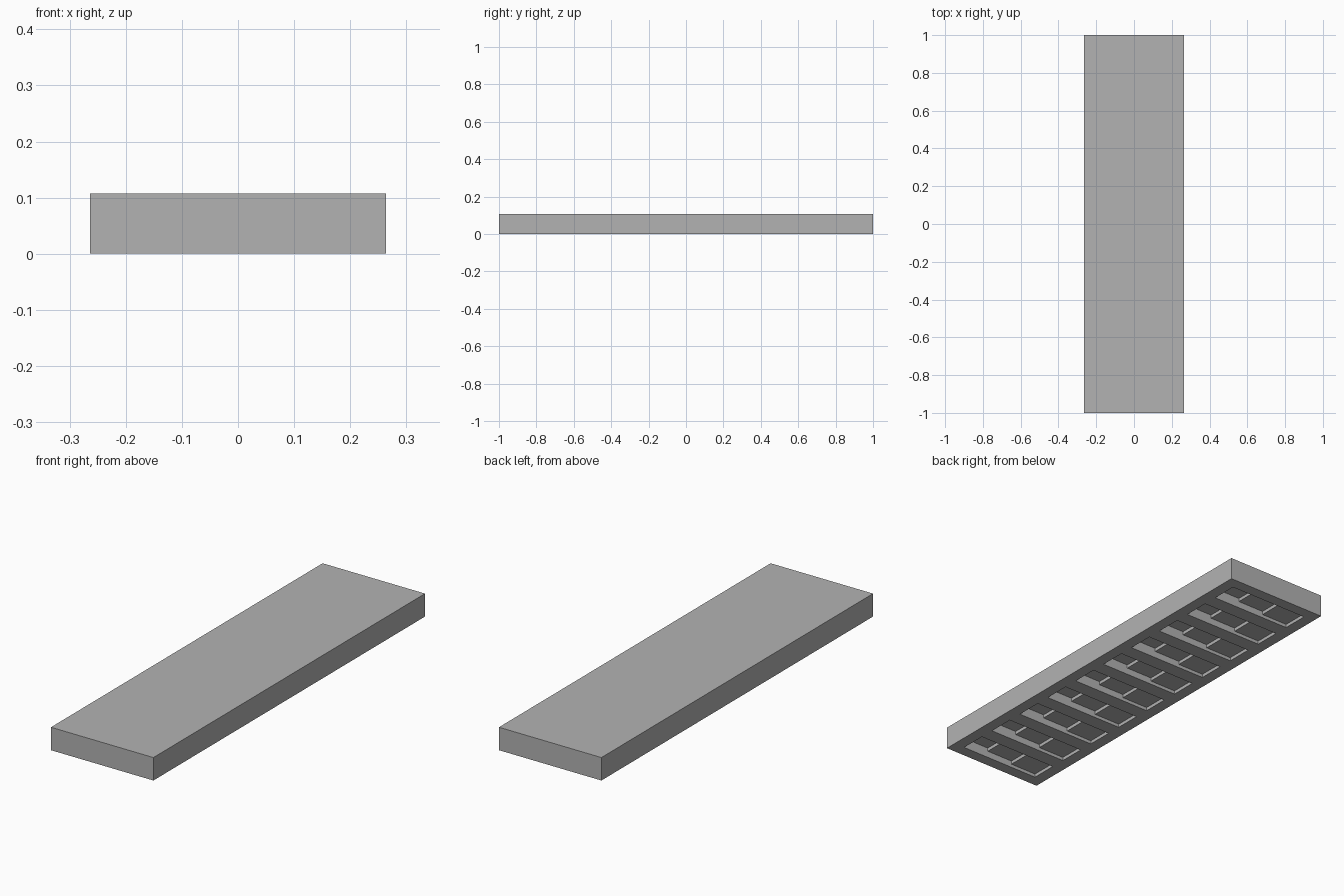
import bpy
import bmesh

WIDTH, LENGTH, HEIGHT = 0.528, 2.0, 0.107
BORDER = 0.055            # rim around the pockets
POCKETS = 10
POCKET_SPAN = 0.125       # pocket size along the length
STEP_RISE, STEPS = 0.016, 3

default = bpy.data.objects.get("Cube")
if default:
    bpy.data.objects.remove(default, do_unlink=True)

gray = bpy.data.materials.new("plain_gray")
gray.use_nodes = True
gray.diffuse_color = (0.45, 0.45, 0.45, 1)
gray.node_tree.nodes["Principled BSDF"].inputs["Base Color"].default_value = gray.diffuse_color


def add_object(name, bm):
    bmesh.ops.recalc_face_normals(bm, faces=bm.faces)
    mesh = bpy.data.meshes.new(name)
    bm.to_mesh(mesh)
    bm.free()
    mesh.materials.append(gray)
    obj = bpy.data.objects.new(name, mesh)
    bpy.context.collection.objects.link(obj)
    return obj


# Solid slab
bm = bmesh.new()
bmesh.ops.create_cube(bm, size=1)
bmesh.ops.scale(bm, verts=bm.verts, vec=(WIDTH, LENGTH, HEIGHT))
bmesh.ops.translate(bm, verts=bm.verts, vec=(0, 0, HEIGHT / 2))
slab = add_object("slab", bm)

# Stair profile of one pocket, deepest towards +x
x_min, x_max = BORDER - WIDTH / 2, WIDTH / 2 - BORDER
tread = (x_max - x_min) / STEPS
profile = [(x_max, -0.05), (x_min, -0.05)]
for i in range(STEPS):
    depth = STEP_RISE * (i + 1)
    profile += [(x_min + tread * i, depth), (x_min + tread * (i + 1), depth)]

# Row of stepped pocket cutters along the length
bm = bmesh.new()
first = BORDER - LENGTH / 2
pitch = (LENGTH - 2 * BORDER - POCKET_SPAN) / (POCKETS - 1)
for n in range(POCKETS):
    y = first + pitch * n
    face = bm.faces.new([bm.verts.new((x, y, z)) for x, z in profile])
    side = bmesh.ops.extrude_face_region(bm, geom=[face], use_keep_orig=True)
    moved = [v for v in side["geom"] if isinstance(v, bmesh.types.BMVert)]
    bmesh.ops.translate(bm, verts=moved, vec=(0, POCKET_SPAN, 0))
cutter = add_object("pocket_cutter", bm)
cutter.hide_render = True

# Cut the pockets into the underside
cut = slab.modifiers.new("pockets", 'BOOLEAN')
cut.operation = 'DIFFERENCE'
cut.solver = 'EXACT'
cut.object = cutter
bpy.context.view_layer.objects.active = slab
bpy.ops.object.modifier_apply(modifier=cut.name)
bpy.data.objects.remove(cutter, do_unlink=True)
